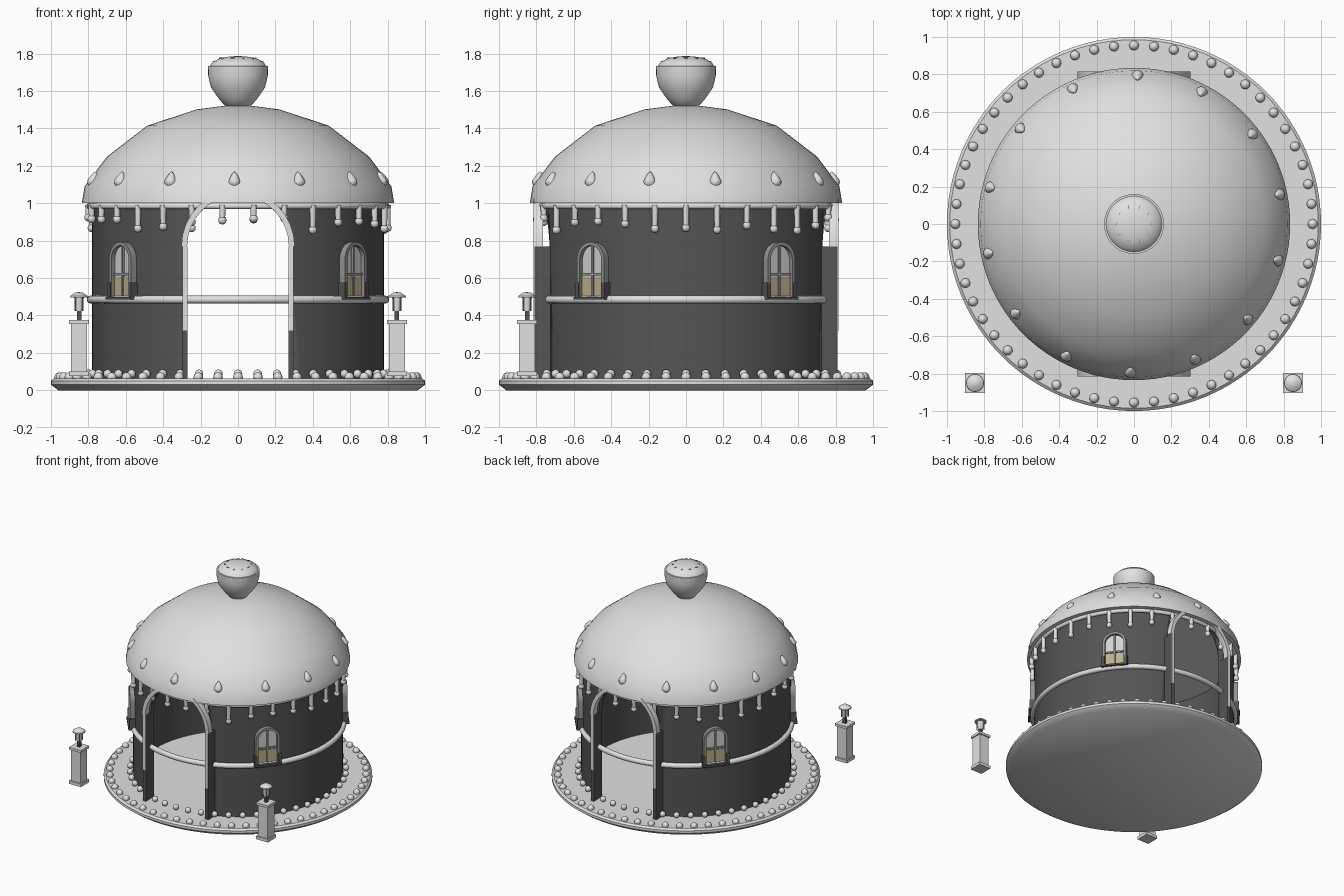
import bpy, bmesh, math, random
from mathutils import Matrix, Vector

random.seed(4)
if "Cube" in bpy.data.objects:
    bpy.data.objects.remove(bpy.data.objects["Cube"], do_unlink=True)


def material(name, rgb):
    m = bpy.data.materials.new(name)
    m.use_nodes = True
    m.diffuse_color = (*rgb, 1)
    m.node_tree.nodes["Principled BSDF"].inputs["Base Color"].default_value = (*rgb, 1)
    return m


PALE = material("pale icing", (0.75, 0.75, 0.75))
DARK = material("dark wall", (0.09, 0.09, 0.09))
FRAME = material("grey frame", (0.3, 0.3, 0.3))
GLASS = material("window glass", (0.65, 0.65, 0.65))
TAN = material("tan curtain", (0.52, 0.43, 0.27))


def finish(bm, name, mat, smooth=True):
    bmesh.ops.recalc_face_normals(bm, faces=bm.faces)
    mesh = bpy.data.meshes.new(name)
    bm.to_mesh(mesh)
    bm.free()
    obj = bpy.data.objects.new(name, mesh)
    mesh.materials.append(mat)
    bpy.context.collection.objects.link(obj)
    if smooth:
        bpy.ops.object.select_all(action="DESELECT")
        obj.select_set(True)
        bpy.context.view_layer.objects.active = obj
        bpy.ops.object.shade_smooth_by_angle(angle=math.radians(40))
    return obj


def lathe(name, profile, mat, segs=64, at=(0, 0), closed=False):
    """Spin (radius, height) points about a vertical axis."""
    bm = bmesh.new()
    verts = [bm.verts.new((r, 0, z)) for r, z in profile]
    pairs = list(zip(verts, verts[1:])) + ([(verts[-1], verts[0])] if closed else [])
    edges = [bm.edges.new(p) for p in pairs]
    bmesh.ops.spin(bm, geom=verts + edges, cent=(0, 0, 0), axis=(0, 0, 1),
                   angle=math.tau, steps=segs, use_duplicate=False)
    bmesh.ops.remove_doubles(bm, verts=bm.verts, dist=1e-4)
    bmesh.ops.translate(bm, verts=bm.verts, vec=(*at, 0))
    return finish(bm, name, mat)


def ring_tube(name, radius, z, tube, mat):
    circle = [(radius + tube * math.cos(k * math.tau / 12),
               z + tube * math.sin(k * math.tau / 12)) for k in range(12)]
    return lathe(name, circle, mat, 72, closed=True)


def add_box(bm, lo, hi, matrix=Matrix()):
    lo, hi = Vector(lo), Vector(hi)
    size = Matrix.Diagonal((*(hi - lo), 1))
    bmesh.ops.create_cube(bm, size=1, matrix=matrix @ Matrix.Translation((lo + hi) / 2) @ size)


def box(name, lo, hi, mat, matrix=Matrix()):
    bm = bmesh.new()
    add_box(bm, lo, hi, matrix)
    return finish(bm, name, mat, False)


def arch_points(half, bottom, spring, steps=16):
    curve = [(half * math.cos(k * math.pi / steps), spring + half * math.sin(k * math.pi / steps))
             for k in range(steps + 1)]
    return [(half, bottom)] * (bottom < spring) + curve + [(-half, bottom)] * (bottom < spring)


def prism(name, outline, y0, y1, mat, matrix=Matrix()):
    """Extrude an (x, z) outline from y0 to y1."""
    bm = bmesh.new()
    face = bm.faces.new([bm.verts.new((x, y0, z)) for x, z in outline])
    out = bmesh.ops.extrude_face_region(bm, geom=[face])["geom"]
    bmesh.ops.translate(bm, vec=(0, y1 - y0, 0),
                        verts=[v for v in out if isinstance(v, bmesh.types.BMVert)])
    bmesh.ops.transform(bm, matrix=matrix, verts=bm.verts)
    return finish(bm, name, mat)


def band(outer, inner, bottom, spring):
    return arch_points(outer, bottom, spring) + arch_points(inner, bottom, spring)[::-1]


def around(count, radius, z, offset=0.0):
    for k in range(count):
        a = offset + k * math.tau / count
        yield Matrix.Rotation(a, 4, "Z") @ Matrix.Translation((radius, 0, z))


# Round base with two rings of beads
lathe("base", [(0, 0), (0.96, 0), (1, 0.03), (1, 0.05), (0.985, 0.063), (0, 0.063)], PALE, 96)
for name, count, radius, z, size in [("outer_beads", 56, 0.955, 0.07, 0.026),
                                     ("inner_beads", 48, 0.805, 0.088, 0.023)]:
    bm = bmesh.new()
    for m in around(count, radius, z):
        bmesh.ops.create_uvsphere(bm, u_segments=12, v_segments=8, radius=size, matrix=m)
    finish(bm, name, PALE)

# Round wall with arched doorways cut through front and back
wall = lathe("wall", [(0.78, 0.06), (0.78, 1.0), (0.75, 1.0), (0.75, 0.06)], DARK, 72, closed=True)
cutter = prism("door_cutter", arch_points(0.275, 0.0, 0.765), -1.2, 1.2, DARK)
cutter.hide_render = True
cut = wall.modifiers.new("doorways", "BOOLEAN")
cut.operation, cut.object, cut.solver = "DIFFERENCE", cutter, "EXACT"
bpy.context.view_layer.objects.active = wall
bpy.ops.object.modifier_apply(modifier="doorways")
bpy.data.objects.remove(cutter, do_unlink=True)

ring_tube("wall_rail", 0.788, 0.485, 0.021, PALE)
ring_tube("eave_ring", 0.795, 0.985, 0.016, PALE)

# Door surrounds: dark posts, pale facing strips and pale arches
for side, turn in [("front", 0), ("back", math.pi)]:
    m = Matrix.Rotation(turn, 4, "Z")
    prism(side + "_door_arch", band(0.303, 0.272, 0.77, 0.77), -0.815, -0.765, PALE, m)
    for sx, label in [(-1, "right"), (1, "left")]:
        x0, x1 = sorted((sx * 0.27, sx * 0.297))
        box(f"{side}_{label}_door_post", (x0, -0.811, 0.06), (x1, -0.725, 0.77), DARK, m)
        box(f"{side}_{label}_post_strip", (x0, -0.815, 0.32), (x1, -0.811, 0.77), PALE, m)

# Four arched windows
for name, deg in [("front_left", -39), ("back_left", 39), ("back_right", 141), ("front_right", 219)]:
    m = Matrix.Rotation(math.radians(deg + 90), 4, "Z")
    prism(name + "_window_glass", arch_points(0.08, 0.5, 0.7), -0.787, -0.74, GLASS, m)
    box(name + "_window_curtain", (-0.078, -0.791, 0.5), (0.078, -0.786, 0.605), TAN, m)
    box(name + "_inner_curtain", (-0.078, -0.742, 0.5), (0.078, -0.737, 0.605), TAN, m)
    prism(name + "_window_frame", band(0.093, 0.074, 0.5, 0.7), -0.812, -0.765, FRAME, m)
    bm = bmesh.new()
    add_box(bm, (-0.006, -0.798, 0.5), (0.006, -0.785, 0.775), m)
    add_box(bm, (-0.075, -0.798, 0.614), (0.075, -0.785, 0.626), m)
    finish(bm, name + "_window_bars", FRAME, False)
    bm = bmesh.new()
    add_box(bm, (-0.105, -0.825, 0.485), (0.105, -0.765, 0.5), m)
    for sx in (-1, 1):
        add_box(bm, (sx * 0.09 - 0.012, -0.818, 0.5), (sx * 0.09 + 0.012, -0.765, 0.575), m)
    finish(bm, name + "_window_sill", DARK, False)

# Domed roof with teardrop studs
lathe("roof", [(0, 1.0), (0.835, 1.0), (0.82, 1.09), (0.7, 1.25), (0.485, 1.415),
               (0.22, 1.502), (0.08, 1.52), (0, 1.52)], PALE, 96)
bm = bmesh.new()
for m in around(14, 0.79, 1.115, math.radians(-91.4)):
    drop = bmesh.ops.create_uvsphere(bm, u_segments=12, v_segments=8, radius=0.033)["verts"]
    for v in drop:
        if v.co.z > 0:
            taper = 1 - 0.5 * v.co.z / 0.033
            v.co = (v.co.x * taper, v.co.y * taper, v.co.z * 1.7)
    bmesh.ops.transform(bm, verts=drop, matrix=m @ Matrix.Rotation(math.radians(-15), 4, "Y"))
finish(bm, "roof_studs", PALE)

# Icing drips of uneven length under the eave
bm = bmesh.new()
for m in around(30, 0.8, 0):
    low = random.uniform(0.85, 0.93)
    height = 0.99 - low
    bmesh.ops.create_cone(bm, cap_ends=True, segments=12, radius1=0.015, radius2=0.017, depth=height,
                          matrix=m @ Matrix.Translation((0, 0, low + height / 2)))
    bmesh.ops.create_uvsphere(bm, u_segments=12, v_segments=8, radius=0.022,
                              matrix=m @ Matrix.Translation((0, 0, low)))
finish(bm, "icing_drips", PALE)

# Cup-shaped finial with a sprinkled cap
lathe("finial_cup", [(0, 1.5), (0.065, 1.515), (0.1, 1.555), (0.145, 1.62), (0.159, 1.68),
                     (0.16, 1.735), (0.15, 1.735), (0, 1.73)], PALE, 48)
lathe("finial_cap", [(0.152, 1.73), (0.135, 1.757), (0.09, 1.777), (0.04, 1.785), (0, 1.787)], PALE, 48)
bm = bmesh.new()
for m in around(10, 0.095, 1.775):
    spin = Matrix.Rotation(random.uniform(0, math.pi), 4, "Z")
    add_box(bm, (-0.01, -0.002, -0.003), (0.01, 0.002, 0.003), m @ spin)
finish(bm, "sprinkles", FRAME, False)

# Two lantern pillars in front
for sx, label in [(-1, "right"), (1, "left")]:
    x, y = sx * 0.85, -0.85
    for part, half, z0, z1, mat in [("pillar_foot", 0.054, 0.075, 0.1, PALE),
                                    ("pillar", 0.044, 0.1, 0.355, PALE),
                                    ("pillar_cap", 0.054, 0.355, 0.375, PALE),
                                    ("lantern_stem", 0.012, 0.375, 0.43, DARK)]:
        box(f"{label}_{part}", (x - half, y - half, z0), (x + half, y + half, z1), mat)
    lathe(label + "_lantern_glass", [(0, 0.425), (0.02, 0.425), (0.026, 0.5), (0, 0.5)], PALE, 16, (x, y))
    lathe(label + "_lantern_roof", [(0, 0.497), (0.048, 0.497), (0.046, 0.505), (0.02, 0.522),
                                    (0, 0.525)], PALE, 24, (x, y))
    bm = bmesh.new()
    for m in around(4, 0.027, 0.425, math.pi / 4):
        add_box(bm, (-0.003, -0.003, 0), (0.003, 0.003, 0.075), Matrix.Translation((x, y, 0)) @ m)
    finish(bm, label + "_lantern_bars", FRAME, False)
